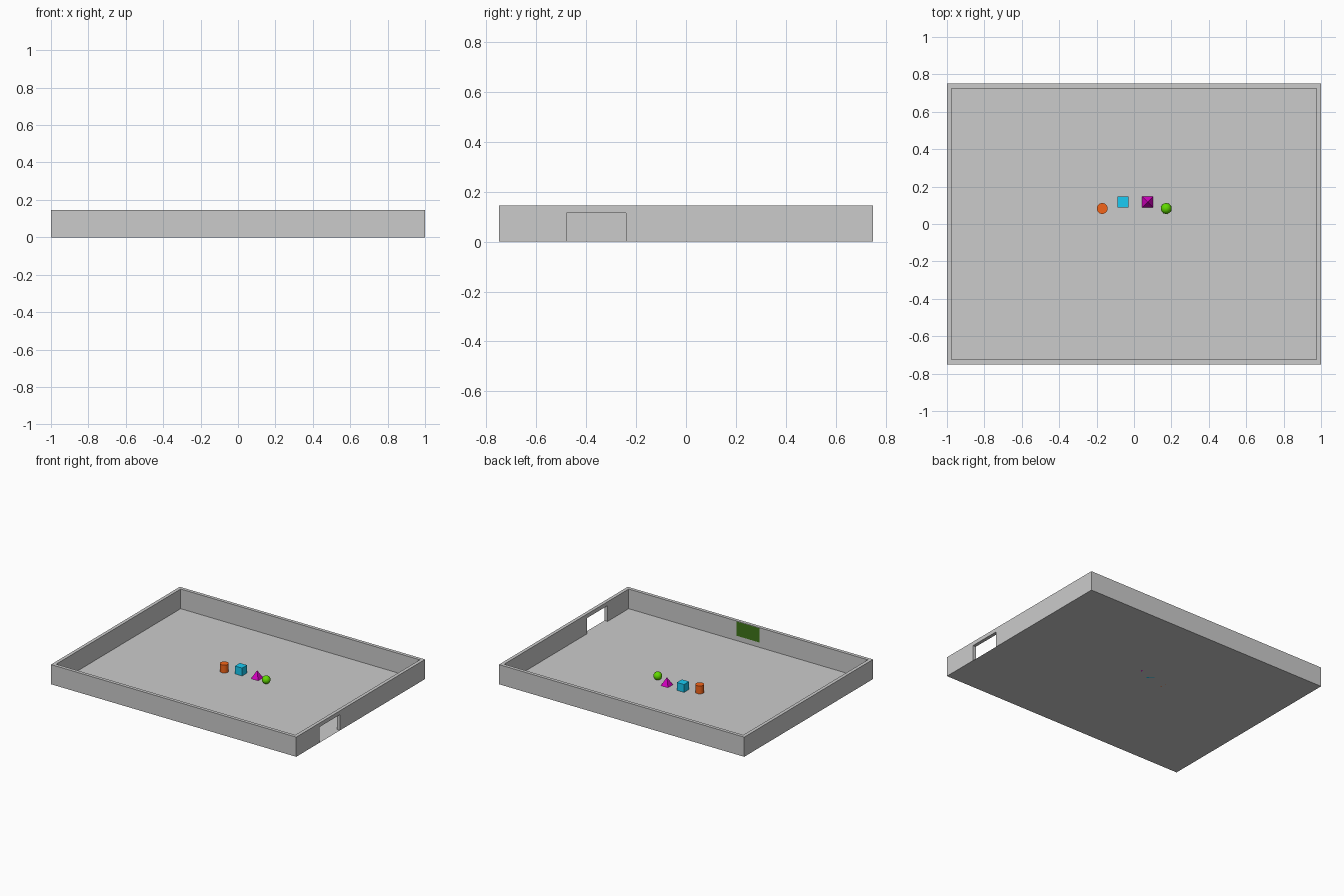
import bpy, bmesh, math
from mathutils import Matrix

if "Cube" in bpy.data.objects:
    bpy.data.objects.remove(bpy.data.objects["Cube"])

HX, HY, H, T = 1.0, 0.75, 0.145, 0.025   # half sizes, wall height and thickness


def paint(obj, color):
    mat = bpy.data.materials.new(obj.name + "_colour")
    mat.diffuse_color = (*color, 1)
    mat.use_nodes = True
    mat.node_tree.nodes["Principled BSDF"].inputs["Base Color"].default_value = mat.diffuse_color
    obj.data.materials.append(mat)


def finish(name, bm):
    mesh = bpy.data.meshes.new(name)
    bm.to_mesh(mesh)
    bm.free()
    obj = bpy.data.objects.new(name, mesh)
    bpy.context.collection.objects.link(obj)
    return obj


def box(name, lo, hi):
    bm = bmesh.new()
    size = [b - a for a, b in zip(lo, hi)]
    mid = [(a + b) / 2 for a, b in zip(lo, hi)]
    bmesh.ops.create_cube(bm, size=1, matrix=Matrix.Translation(mid) @ Matrix.Diagonal((*size, 1)))
    return finish(name, bm)


def smooth(obj):
    bpy.ops.object.select_all(action='DESELECT')
    obj.select_set(True)
    bpy.context.view_layer.objects.active = obj
    bpy.ops.object.shade_smooth_by_angle(angle=math.radians(40))


def sheet(name, corners):
    bm = bmesh.new()
    bm.faces.new([bm.verts.new(c) for c in corners])
    return finish(name, bm)


# Perimeter walls: one mitred ring with a rectangular section
bm = bmesh.new()
loops = []
for inset, z in ((0, 0), (0, H), (T, H), (T, 0)):
    x, y = HX - inset, HY - inset
    loops.append([bm.verts.new((sx * x, sy * y, z))
                  for sx, sy in ((-1, -1), (1, -1), (1, 1), (-1, 1))])
for i in range(4):
    a, b = loops[i], loops[(i + 1) % 4]
    for j in range(4):
        k = (j + 1) % 4
        bm.faces.new((a[j], a[k], b[k], b[j]))
bmesh.ops.recalc_face_normals(bm, faces=bm.faces)
walls = finish("walls", bm)

# Doorway through the right wall
cutter = box("doorway_cutter", (HX - 0.1, -0.48, -0.1), (HX + 0.1, -0.24, 0.116))
cutter.hide_render = True
cut = walls.modifiers.new("doorway", 'BOOLEAN')
cut.operation = 'DIFFERENCE'
cut.solver = 'EXACT'
cut.object = cutter
bpy.context.view_layer.objects.active = walls
bpy.ops.object.modifier_apply(modifier=cut.name)
bpy.data.objects.remove(cutter)

# Floor sheet
sheet("floor", [(-HX, -HY, 0), (HX, -HY, 0), (HX, HY, 0), (-HX, HY, 0)])

# Green board on the inside of the front wall
by = -HY + T + 0.002
board = sheet("wall_board", [(0.093, by, 0.037), (-0.093, by, 0.037),
                             (-0.093, by, 0.142), (0.093, by, 0.142)])
paint(board, (0.05, 0.18, 0.01))

# Four small solids on the floor
R = 0.029
bm = bmesh.new()
bmesh.ops.create_cone(bm, cap_ends=True, segments=32, radius1=R, radius2=R, depth=2 * R,
                      matrix=Matrix.Translation((-0.17, 0.083, R)))
cylinder = finish("cylinder", bm)
smooth(cylinder)
paint(cylinder, (0.9, 0.13, 0.01))

cube = box("cube", (-0.058 - R, 0.118 - R, 0), (-0.058 + R, 0.118 + R, 2 * R))
paint(cube, (0.01, 0.6, 0.9))

bm = bmesh.new()
bmesh.ops.create_cone(bm, cap_ends=True, segments=4, radius1=R * math.sqrt(2), radius2=0, depth=2 * R,
                      matrix=Matrix.Translation((0.073, 0.118, R)) @ Matrix.Rotation(math.pi / 4, 4, 'Z'))
bmesh.ops.remove_doubles(bm, verts=bm.verts, dist=1e-5)
pyramid = finish("pyramid", bm)
paint(pyramid, (0.75, 0.0, 0.6))

bm = bmesh.new()
bmesh.ops.create_uvsphere(bm, u_segments=32, v_segments=16, radius=R,
                          matrix=Matrix.Translation((0.172, 0.083, R)))
ball = finish("ball", bm)
smooth(ball)
paint(ball, (0.12, 0.7, 0.0))
